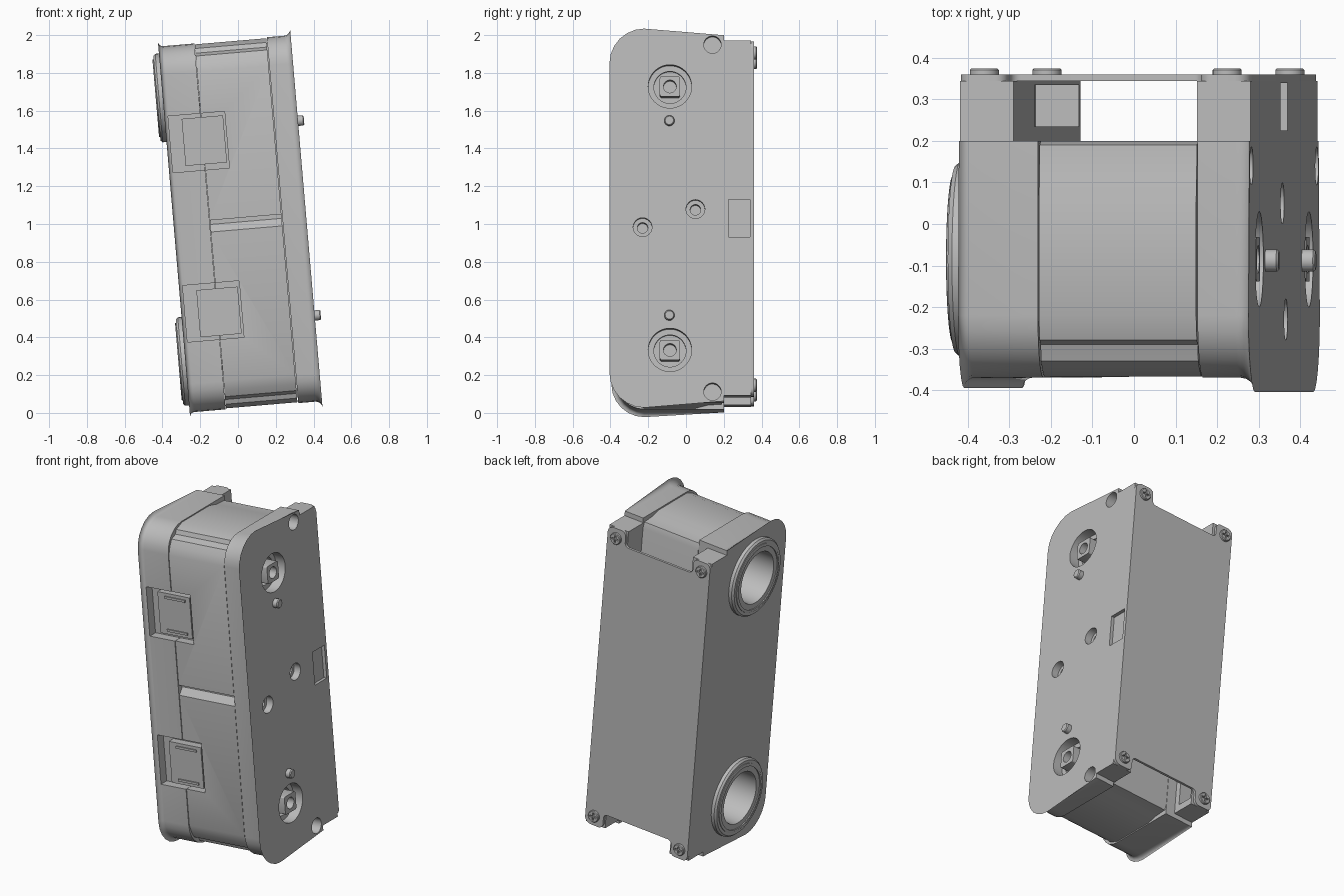
import bpy, bmesh, math
from math import sin, cos, pi, radians
from mathutils import Matrix, Vector

cube = bpy.data.objects.get("Cube")
if cube:
    bpy.data.objects.remove(cube, do_unlink=True)

# The whole housing leans slightly to one side
PLACE = Matrix.Translation((0, 0, 1)) @ Matrix.Rotation(radians(-4.9), 4, 'Y')
SIDES = (1, -1)

grey = bpy.data.materials.new("housing grey")
grey.use_nodes = True
grey.diffuse_color = (0.5, 0.5, 0.5, 1)
grey.node_tree.nodes["Principled BSDF"].inputs["Base Color"].default_value = (0.5, 0.5, 0.5, 1)


def point(axis, s, a, b):
    """Point at s along the axis; a, b span the cross-section."""
    return (s, a, b) if axis == 'X' else (a, s, b)


def loft(bm, loops):
    """Skin closed loops of points and cap both ends."""
    rings = [[bm.verts.new(p) for p in loop] for loop in loops]
    n = len(rings[0])
    for r, q in zip(rings, rings[1:]):
        for i in range(n):
            bm.faces.new((r[i], r[(i + 1) % n], q[(i + 1) % n], q[i]))
    bm.faces.new(rings[0])
    bm.faces.new(rings[-1][::-1])


def prism(bm, pts, axis, start, end):
    loft(bm, [[point(axis, s, a, b) for a, b in pts] for s in (start, end)])


def box(bm, x, y, z):
    prism(bm, [(y[0], z[0]), (y[1], z[0]), (y[1], z[1]), (y[0], z[1])], 'X', *x)


def lathe(bm, axis, a, b, profile, n=40):
    """Stack of circles given as (radius, position along axis)."""
    loft(bm, [[point(axis, s, a + r * cos(2 * pi * i / n), b + r * sin(2 * pi * i / n))
               for i in range(n)] for r, s in profile])


def fillet(pts, steps=6):
    """Round the corners of (a, b, radius) points with curved blends."""
    out = []
    for i, (a, b, r) in enumerate(pts):
        p = Vector((a, b))
        if not r:
            out.append(tuple(p))
            continue
        before = Vector(pts[i - 1][:2])
        after = Vector(pts[(i + 1) % len(pts)][:2])
        p0 = p + (before - p).normalized() * r
        p1 = p + (after - p).normalized() * r
        centre = p0 + p1 - p
        for k in range(steps + 1):
            t = k / steps * pi / 2
            out.append(tuple(centre + (p0 - centre) * cos(t) + (p1 - centre) * sin(t)))
    return out


def mirrored(half):
    return half + [(y, -z) for y, z in reversed(half)]


def round_face(bm, x, width):
    """Round the outer rim at x, leaving the rear seams sharp."""
    bm.normal_update()
    rim = [e for e in bm.edges if all(abs(v.co.x - x) < 1e-4 for v in e.verts)
           and not all(v.co.y > 0.19 for v in e.verts if True)
           or all(abs(v.co.x - x) < 1e-4 for v in e.verts)
           and abs(e.verts[0].co.y - e.verts[1].co.y) > 0.1]
    bmesh.ops.bevel(bm, geom=rim, offset=width, segments=4, profile=0.5, affect='EDGES')


def make(name, bm, cut=None):
    def mesh_object(label, b):
        bmesh.ops.recalc_face_normals(b, faces=b.faces)
        me = bpy.data.meshes.new(label)
        b.to_mesh(me)
        b.free()
        ob = bpy.data.objects.new(label, me)
        bpy.context.scene.collection.objects.link(ob)
        ob.matrix_world = PLACE
        me.materials.append(grey)
        return ob

    ob = mesh_object(name, bm)
    if cut:
        tool = mesh_object(name + "_cutter", cut)
        tool.hide_render = True
        mod = ob.modifiers.new("cut", 'BOOLEAN')
        mod.operation, mod.solver, mod.object = 'DIFFERENCE', 'EXACT', tool
        bpy.context.view_layer.update()
        graph = bpy.context.evaluated_depsgraph_get()
        result = bpy.data.meshes.new_from_object(ob.evaluated_get(graph))
        ob.modifiers.clear()
        ob.data = result
        bpy.data.objects.remove(tool, do_unlink=True)
    ob.data.shade_smooth()
    ob.data.set_sharp_from_angle(angle=radians(28))
    return ob


# Shared measurements
LEFT, SEAM_L, SEAM_R, RIGHT = -0.34, -0.147, 0.233, 0.363
TOP, REAR_TOP, WHEEL_Y, WHEEL_Z = 0.972, 0.943, -0.085, 0.70
end_outline = fillet([(0.2, TOP, 0), (-0.37, TOP, 0.15), (-0.37, -TOP, 0.15), (0.2, -TOP, 0)])


def clip_pockets(bm):
    for s in SIDES:
        box(bm, (-0.32, -0.02), (-0.5, -0.315), sorted((s * 0.30, s * 0.60)))


# Left shell with bearing bores and clip pockets
bm, cut = bmesh.new(), bmesh.new()
prism(bm, end_outline, 'X', LEFT, SEAM_L - 0.002)
round_face(bm, LEFT, 0.025)
clip_pockets(cut)
for s in SIDES:
    lathe(cut, 'X', WHEEL_Y, s * WHEEL_Z, [(0.19, -0.5), (0.19, -0.1)])
make("left_shell", bm, cut)

# Left rear wall, hollowed on its inner side
bm, cut = bmesh.new(), bmesh.new()
box(bm, (LEFT, -0.21), (0.2, 0.345), (-REAR_TOP, REAR_TOP))
round_face(bm, LEFT, 0.025)
box(cut, (-0.315, -0.1), (0.235, 0.335), (-0.9, 0.35))
make("left_rear_wall", bm, cut)

# Middle body with ribbed ends and a V groove across the front
bm, cut = bmesh.new(), bmesh.new()
middle = [(0.2, 0.91), (0.19, 0.945), (0.115, 0.95), (0.05, 0.967), (-0.22, 0.967), (-0.28, 0.945),
          (-0.29, 0.92), (-0.31, 0.912), (-0.33, 0.905), (-0.35, 0.87), (-0.367, 0.82)]
prism(bm, mirrored(middle), 'X', SEAM_L, SEAM_R)
clip_pockets(cut)
prism(cut, [(-0.4, 0.032), (-0.335, 0.032), (-0.335, 0.01), (-0.367, -0.03), (-0.4, -0.03)], 'X', SEAM_L - 0.01, SEAM_R + 0.01)
make("middle_body", bm, cut)

# Right end plate with shaft recesses and counterbored holes
bm, cut = bmesh.new(), bmesh.new()
prism(bm, end_outline, 'X', SEAM_R + 0.004, RIGHT)
round_face(bm, RIGHT, 0.035)
for s in SIDES:
    lathe(cut, 'X', WHEEL_Y, s * WHEEL_Z, [(0.085, 0.27), (0.085, 0.30), (0.115, 0.30), (0.115, 0.5)])
    lathe(cut, 'X', -0.09 + s * 0.14, s * 0.048, [(0.028, 0.26), (0.028, 0.32), (0.05, 0.32), (0.05, 0.5)], 24)
    lathe(cut, 'X', 0.14, s * 0.922, [(0.046, 0.30), (0.046, 0.5)], 24)
make("right_plate", bm, cut)

# Right rear wall with a shallow label pocket
bm, cut = bmesh.new(), bmesh.new()
box(bm, (SEAM_R, RIGHT), (0.2, 0.345), (-REAR_TOP, REAR_TOP))
round_face(bm, RIGHT, 0.035)
box(cut, (RIGHT - 0.02, 0.5), (0.225, 0.34), (-0.1, 0.1))
make("right_rear_wall", bm, cut)

# Back cover, notched between its four screw lobes
bm = bmesh.new()
notch = 0.85
lobes = [(LEFT, REAR_TOP, 0.03), (-0.225, REAR_TOP, 0.03), (-0.225, notch, 0.025),
         (0.24, notch, 0.025), (0.24, REAR_TOP, 0.03), (RIGHT, REAR_TOP, 0.04)]
prism(bm, fillet(lobes + [(x, -z, r) for x, z, r in reversed(lobes)]), 'Y', 0.345, 0.36)
make("back_cover", bm)

arm, half = 0.022, 0.005
cross = [(half, half), (half, arm), (-half, arm), (-half, half), (-arm, half), (-arm, -half),
         (-half, -half), (-half, -arm), (half, -arm), (half, -half), (arm, -half), (arm, half)]

for s, end in zip(SIDES, ("upper", "lower")):
    # Cross-head cover screws
    for x, side in ((-0.286, "left"), (0.301, "right")):
        bm, cut = bmesh.new(), bmesh.new()
        z = s * 0.883
        lathe(bm, 'Y', x, z, [(0.035, 0.35), (0.035, 0.371), (0.031, 0.375)], 24)
        prism(cut, [(x + a, z + b) for a, b in cross], 'Y', 0.365, 0.4)
        make(f"{end}_{side}_cover_screw", bm, cut)

    # Bearing ring with a face groove and open bore
    bm, cut = bmesh.new(), bmesh.new()
    z = s * WHEEL_Z
    lathe(bm, 'X', WHEEL_Y, z, [(0.2, -0.16), (0.2, -0.33), (0.235, -0.33), (0.235, -0.36), (0.225, -0.371)], 56)
    lathe(cut, 'X', WHEEL_Y, z, [(0.155, -0.1), (0.155, -0.36), (0.166, -0.40)], 56)
    groove = bmesh.new()
    make(f"{end}_bearing_ring", bm, cut)
    groove.free()
    bm, cut = bmesh.new(), bmesh.new()
    lathe(bm, 'X', WHEEL_Y, z, [(0.207, -0.36), (0.207, -0.375), (0.203, -0.377)], 56)
    lathe(cut, 'X', WHEEL_Y, z, [(0.19, -0.3), (0.19, -0.4)], 56)
    make(f"{end}_bearing_lip", bm, cut)

    # Hub and cross bar deep in the bore
    bm = bmesh.new()
    lathe(bm, 'X', WHEEL_Y, z, [(0.06, -0.14), (0.06, -0.23)], 24)
    make(f"{end}_bearing_hub", bm)
    bm = bmesh.new()
    box(bm, (-0.2, -0.14), (WHEEL_Y - 0.15, WHEEL_Y + 0.15), (z - 0.015, z + 0.015))
    make(f"{end}_bearing_bar", bm)

    # Square drive shaft with a round socket
    bm, cut = bmesh.new(), bmesh.new()
    h = 0.054
    prism(bm, fillet([(WHEEL_Y - h, z - h, 0.012), (WHEEL_Y + h, z - h, 0.012), (WHEEL_Y + h, z + h, 0.012),
                      (WHEEL_Y - h, z + h, 0.012)], 3), 'X', 0.25, RIGHT - 0.003)
    lathe(cut, 'X', WHEEL_Y, z, [(0.034, 0.29), (0.034, 0.4)], 24)
    make(f"{end}_drive_shaft", bm, cut)

    # Locating pin
    bm = bmesh.new()
    lathe(bm, 'X', -0.088, s * 0.517, [(0.027, 0.34), (0.027, 0.39), (0.022, 0.395)], 24)
    make(f"{end}_locating_pin", bm)

    # Front clip tab with two raised guide strips
    bm = bmesh.new()
    box(bm, (-0.25, -0.03), (-0.362, -0.30), (s * 0.455 - 0.125, s * 0.455 + 0.125))
    make(f"{end}_clip_tab", bm)
    bm = bmesh.new()
    for t in SIDES:
        mid = s * 0.455 + t * 0.1
        box(bm, (-0.2, -0.06), (-0.369, -0.36), (mid - 0.007, mid + 0.007))
    make(f"{end}_clip_guides", bm)
